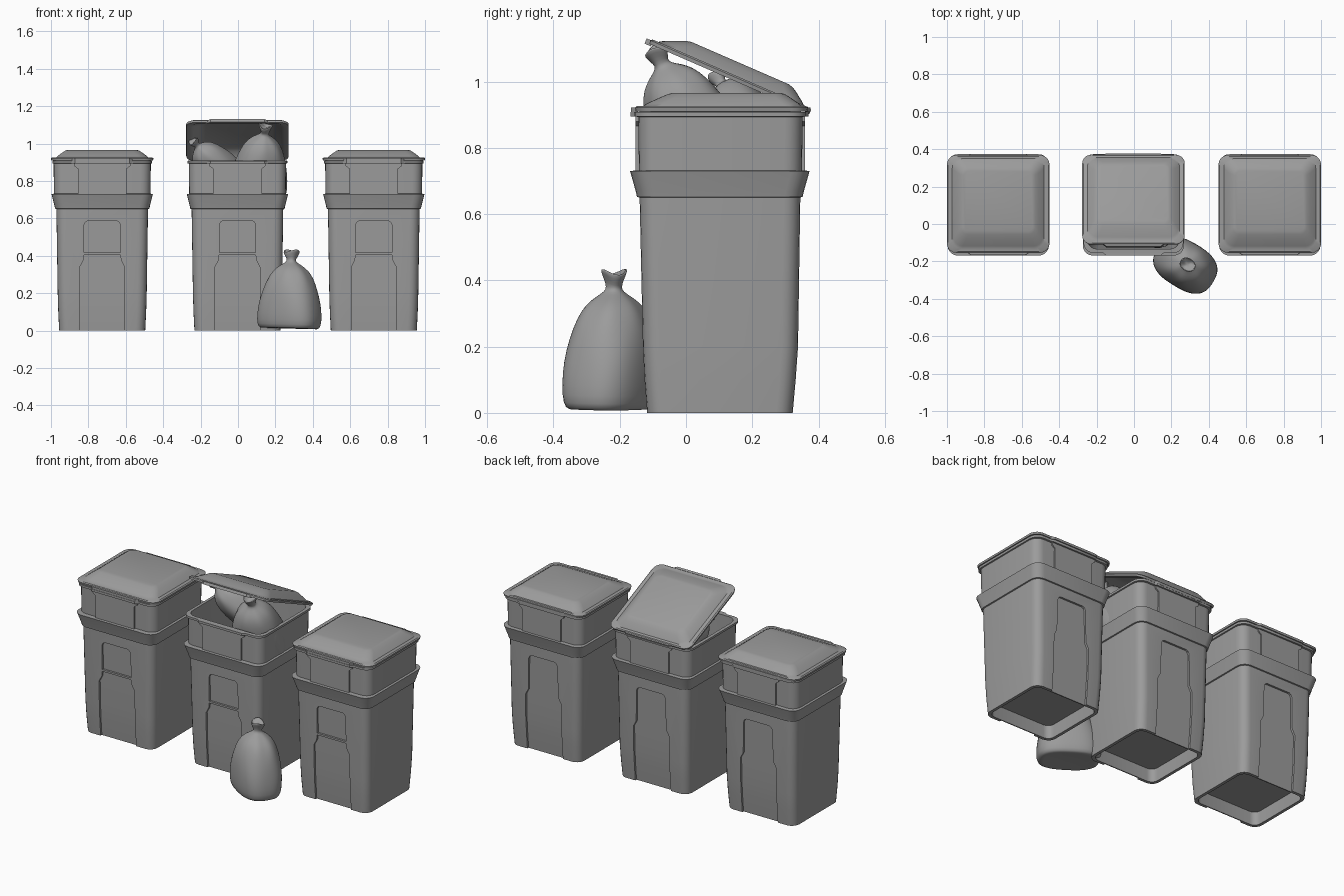
import bpy, bmesh, math
from mathutils import Matrix, Vector

old = bpy.data.objects.get("Cube")
if old:
    bpy.data.objects.remove(old)

grey = bpy.data.materials.new("plain_grey")
grey.use_nodes = True
colour = (0.33, 0.33, 0.33, 1)
grey.diffuse_color = colour
grey.node_tree.nodes["Principled BSDF"].inputs["Base Color"].default_value = colour


def add(name, mesh, matrix=Matrix()):
    ob = bpy.data.objects.new(name, mesh)
    bpy.context.collection.objects.link(ob)
    ob.matrix_world = matrix
    return ob


def loft(name, rings, angle=30):
    """Skin a stack of point rings and cap both ends."""
    bm = bmesh.new()
    loops = [[bm.verts.new(p) for p in ring] for ring in rings]
    n = len(loops[0])
    for a, b in zip(loops, loops[1:]):
        for i in range(n):
            j = (i + 1) % n
            bm.faces.new((a[i], a[j], b[j], b[i]))
    bm.faces.new(loops[0][::-1])
    bm.faces.new(loops[-1])
    bmesh.ops.recalc_face_normals(bm, faces=bm.faces)
    mesh = bpy.data.meshes.new(name)
    bm.to_mesh(mesh)
    bm.free()
    mesh.materials.append(grey)
    finish(mesh, angle)
    return mesh


def finish(mesh, angle):
    mesh.shade_smooth()
    mesh.set_sharp_from_angle(angle=math.radians(angle))


def rounded(z, hx, y0, y1, r, steps=5):
    """Rounded rectangle ring."""
    cy, hy = (y0 + y1) / 2, (y1 - y0) / 2
    pts = []
    for k, (sx, sy) in enumerate(((1, 1), (-1, 1), (-1, -1), (1, -1))):
        for i in range(steps + 1):
            t = (k + i / steps) * math.pi / 2
            pts.append((sx * (hx - r) + r * math.cos(t),
                        cy + sy * (hy - r) + r * math.sin(t), z))
    return pts


def box_rows(name, rows, face, low, high):
    """Slab following a wall: rows of (z, half width), between two offsets."""
    rings = []
    for z, hw in rows:
        a, b = face(z) + low, face(z) + high
        rings.append([(-hw, a, z), (hw, a, z), (hw, b, z), (-hw, b, z)])
    return loft(name, rings)


# Bin wall: z, half width, front y, back y
WALL = [(0, .23, -.117, .322), (.1, .235, -.125, .331),
        (.2, .238, -.130, .338), (.65, .245, -.140, .345)]


def wall_y(z, col):
    for a, b in zip(WALL, WALL[1:]):
        if z <= b[0]:
            return a[col] + (b[col] - a[col]) * (z - a[0]) / (b[0] - a[0])
    return WALL[-1][col]


def front(z):
    return wall_y(z, 2)


def back(z):
    return wall_y(z, 3)


# Bin body: recessed underside, tapered wall, flared collar, rim, hollow inside
rings = [rounded(.08, .212, -.10, .305, .04), rounded(0, .212, -.099, .304, .04)]
rings += [rounded(z, hx, y0, y1, .05) for z, hx, y0, y1 in WALL]
rings += [rounded(z, hx, y0, y1, .055) for z, hx, y0, y1 in (
    (.652, .252, -.148, .352), (.67, .256, -.152, .356), (.73, .271, -.169, .373),
    (.732, .258, -.142, .350), (.893, .260, -.144, .352), (.895, .267, -.156, .362),
    (.908, .267, -.156, .362), (.909, .248, -.134, .342))]
rings += [rounded(.65, .232, -.126, .331, .04), rounded(.10, .21, -.10, .30, .04)]
body = loft("bin_body", rings)

# Recessed panels on the front and back walls
arch = [(.565, .097), (.58, .09), (.587, .078)]
leg = [(-.02, .12), (.1, .12), (.2, .12), (.34, .12), (.375, .101)]
cuts = [box_rows("cut", leg + [(.405, .097)], front, -.05, .012),
        box_rows("cut", [(.417, .097)] + arch, front, -.05, .012),
        box_rows("cut", leg + arch, back, -.012, .05)]
work = add("bin_work", body)
helpers = [work]
for mesh in cuts:
    cutter = add("panel_cutter", mesh)
    cutter.hide_render = True
    helpers.append(cutter)
    mod = work.modifiers.new("panel", 'BOOLEAN')
    mod.operation, mod.solver, mod.object = 'DIFFERENCE', 'EXACT', cutter
deps = bpy.context.evaluated_depsgraph_get()
body = bpy.data.meshes.new_from_object(work.evaluated_get(deps))
finish(body, 30)
for ob in helpers:
    bpy.data.objects.remove(ob)

# Raised upper panels and rim grips
upper = [(.725, .13), (.865, .13), (.88, .15), (.895, .15)]
front_panel = box_rows("front_upper_panel", upper, lambda z: -.142, -.011, .004)
back_panel = box_rows("back_upper_panel", upper, lambda z: .350, -.004, .009)


def grip(name, y, out, z0, z1):
    return loft(name, [[(-.17, y, z), (.17, y, z), (.145, y + out, z), (-.145, y + out, z)]
                       for z in (z0, z1)])


front_grip = grip("front_rim_grip", -.15, -.018, .894, .908)
back_grip = grip("back_rim_grip", .355, .014, .894, .908)

# Lid: hollow shell with a flange and a shallow dome, origin at the hinge
HINGE = Vector((0, .358, .912))
lid = loft("lid", [rounded(*r) for r in (
    (.953, .188, -.04, .285, .03), (.942, .208, -.07, .31, .04),
    (.918, .235, -.12, .34, .045), (.910, .25, -.135, .345, .05),
    (.910, .272, -.152, .366, .05), (.921, .274, -.154, .368, .05),
    (.926, .268, -.148, .362, .05), (.926, .246, -.13, .349, .05),
    (.934, .238, -.118, .340, .05), (.951, .215, -.080, .316, .045),
    (.962, .198, -.055, .298, .035), (.966, .185, -.038, .283, .025))], 35)
lid_front = grip("lid_front_lip", -.145, -.021, .905, .922)
lid_back = grip("lid_back_lip", .36, .015, .908, .922)
for mesh in (lid, lid_front, lid_back):
    mesh.transform(Matrix.Translation(-HINGE))

# Three bins; the middle one stands open
for side, x, tilt in (("right", -.726, 0), ("middle", -.003, -23.5), ("left", .726, 0)):
    place = Matrix.Translation((x, 0, 0))
    for mesh in (body, front_panel, back_panel, front_grip, back_grip):
        add(f"{side}_{mesh.name}", mesh, place)
    swing = place @ Matrix.Translation(HINGE) @ Matrix.Rotation(math.radians(tilt), 4, 'X')
    for mesh in (lid, lid_front, lid_back):
        add(f"{side}_{mesh.name}", mesh, swing)

# Tied bag: height, long radius, short radius
BAG = [(.012, .13, .08), (.004, .165, .11), (.022, .184, .125), (.08, .184, .132),
       (.15, .172, .132), (.22, .150, .124), (.28, .124, .106), (.32, .094, .084),
       (.345, .058, .055), (.362, .028, .028), (.375, .022, .022), (.395, .033, .028),
       (.42, .048, .038), (.426, .042, .033), (.405, .022, .018)]


def bag_mesh(name, squeeze=1.0):
    rings = []
    for z, a, b in BAG:
        ring = []
        pleat = .05 if .25 < z < .36 else 0
        wave = .008 if z > .39 else 0
        corner = .10 if z < .18 else .04
        for i in range(32):
            t = math.tau * i / 32
            k = 1 + pleat * math.cos(7 * t) * .5 - corner * math.cos(4 * t) * .5
            ring.append((a * squeeze * k * math.cos(t), b * k * math.sin(t),
                         z + wave * math.cos(2 * t + 1)))
        rings.append(ring)
    return loft(name, rings, 80)


def bag(name, base, top, turn, size, squeeze):
    aim = (Vector(top) - Vector(base)).to_track_quat('Z', 'Y').to_matrix().to_4x4()
    ob = add(name, bag_mesh(name, squeeze), Matrix.Translation(base) @ aim
             @ Matrix.Rotation(math.radians(turn), 4, 'Z') @ Matrix.Scale(size, 4))
    sub = ob.modifiers.new("smooth", 'SUBSURF')
    sub.levels = sub.render_levels = 1


bag("ground_bag", (.272, -.222, .004), (.287, -.217, .43), 40, 1, 1)
bag("large_bag_in_bin", (.10, .085, .72), (.15, -.10, 1.11), 0, 1.0, .88)
bag("small_bag_in_bin", (-.06, .225, .81), (-.235, .095, 1.01), 30, .72, .9)
